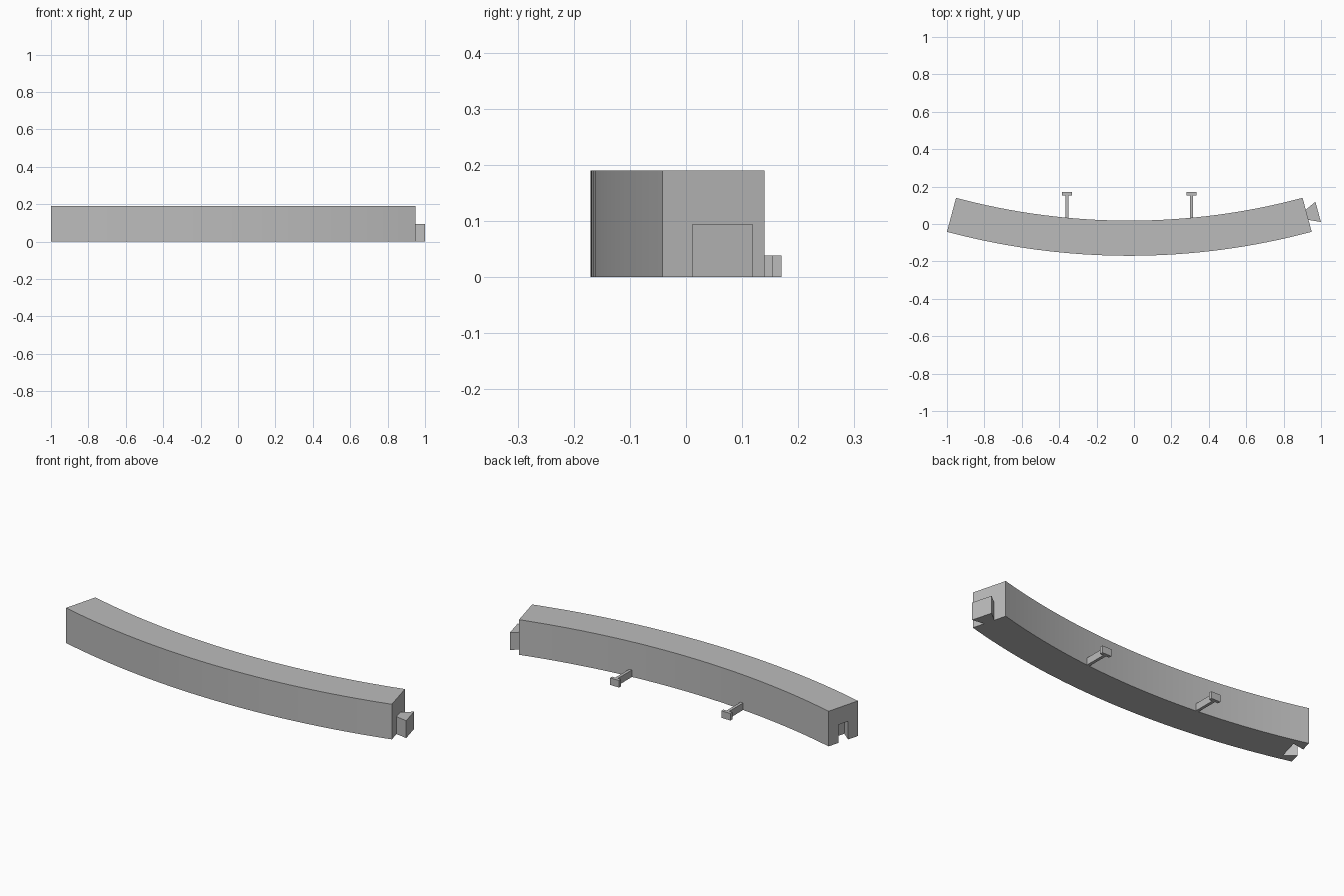
import bpy, bmesh
from math import sin, cos, radians
from mathutils import Vector

cube = bpy.data.objects.get("Cube")
if cube:
    bpy.data.objects.remove(cube)

grey = bpy.data.materials.new("plain_grey")
grey.use_nodes = True
grey.diffuse_color = (0.5, 0.5, 0.5, 1)
grey.node_tree.nodes["Principled BSDF"].inputs["Base Color"].default_value = (0.5, 0.5, 0.5, 1)

CX, CY = -0.025, 3.597          # arc centre
R_OUT, R_IN = 3.767, 3.579
HALF = radians(15)
HEIGHT = 0.19
SEGMENTS = 32


def prism(name, outline, z0, z1):
    """Extrude a flat outline from z0 up to z1."""
    bm = bmesh.new()
    base = bm.faces.new([bm.verts.new((x, y, z0)) for x, y in outline])
    top = bmesh.ops.extrude_face_region(bm, geom=[base])["geom"]
    bmesh.ops.translate(bm, vec=(0, 0, z1 - z0),
                        verts=[g for g in top if isinstance(g, bmesh.types.BMVert)])
    bmesh.ops.recalc_face_normals(bm, faces=bm.faces)
    mesh = bpy.data.meshes.new(name)
    bm.to_mesh(mesh)
    bm.free()
    mesh.materials.append(grey)
    obj = bpy.data.objects.new(name, mesh)
    bpy.context.collection.objects.link(obj)
    return obj


def on_arc(r, a):
    return CX + r * sin(a), CY - r * cos(a)


def dovetail(angle, near, far, gap):
    """Flared outline on the end face at the given arc angle."""
    mid = Vector(on_arc((R_OUT + R_IN) / 2, angle))
    along = Vector((cos(angle), sin(angle)))
    across = Vector((-sin(angle), cos(angle)))

    def half(d):
        return 0.028 + 0.46 * d + gap
    return [mid + along * d + across * s * half(d)
            for d, s in ((near, -1), (far, -1), (far, 1), (near, 1))]


# Curved wall segment
angles = [-HALF + 2 * HALF * i / SEGMENTS for i in range(SEGMENTS + 1)]
wall = prism("curved_wall", [on_arc(R_OUT, a) for a in angles]
             + [on_arc(R_IN, a) for a in reversed(angles)], 0, HEIGHT)

# Socket cut into the left-hand end
cutter = prism("socket_cutter", dovetail(-HALF, -0.02, 0.063, 0.003), -0.05, 0.098)
cutter.hide_render = True
cut = wall.modifiers.new("socket", 'BOOLEAN')
cut.operation = 'DIFFERENCE'
cut.solver = 'EXACT'
cut.object = cutter
bpy.ops.object.select_all(action='DESELECT')
wall.select_set(True)
bpy.context.view_layer.objects.active = wall
bpy.ops.object.modifier_apply(modifier=cut.name)
bpy.data.objects.remove(cutter)
bpy.ops.object.shade_smooth_by_angle(angle=radians(20))

# Dovetail tab on the other end
prism("dovetail_tab", dovetail(HALF, 0, 0.061, 0), 0, 0.094)

# T-shaped pegs along the inner side
for side, label in ((-1, "right"), (1, "left")):
    x = CX + side * 0.333
    s, h = 0.008, 0.027
    prism(label + "_peg", [(x - s, 0.02), (x + s, 0.02), (x + s, 0.153), (x + h, 0.153),
                           (x + h, 0.17), (x - h, 0.17), (x - h, 0.153), (x - s, 0.153)],
          0, 0.038)
